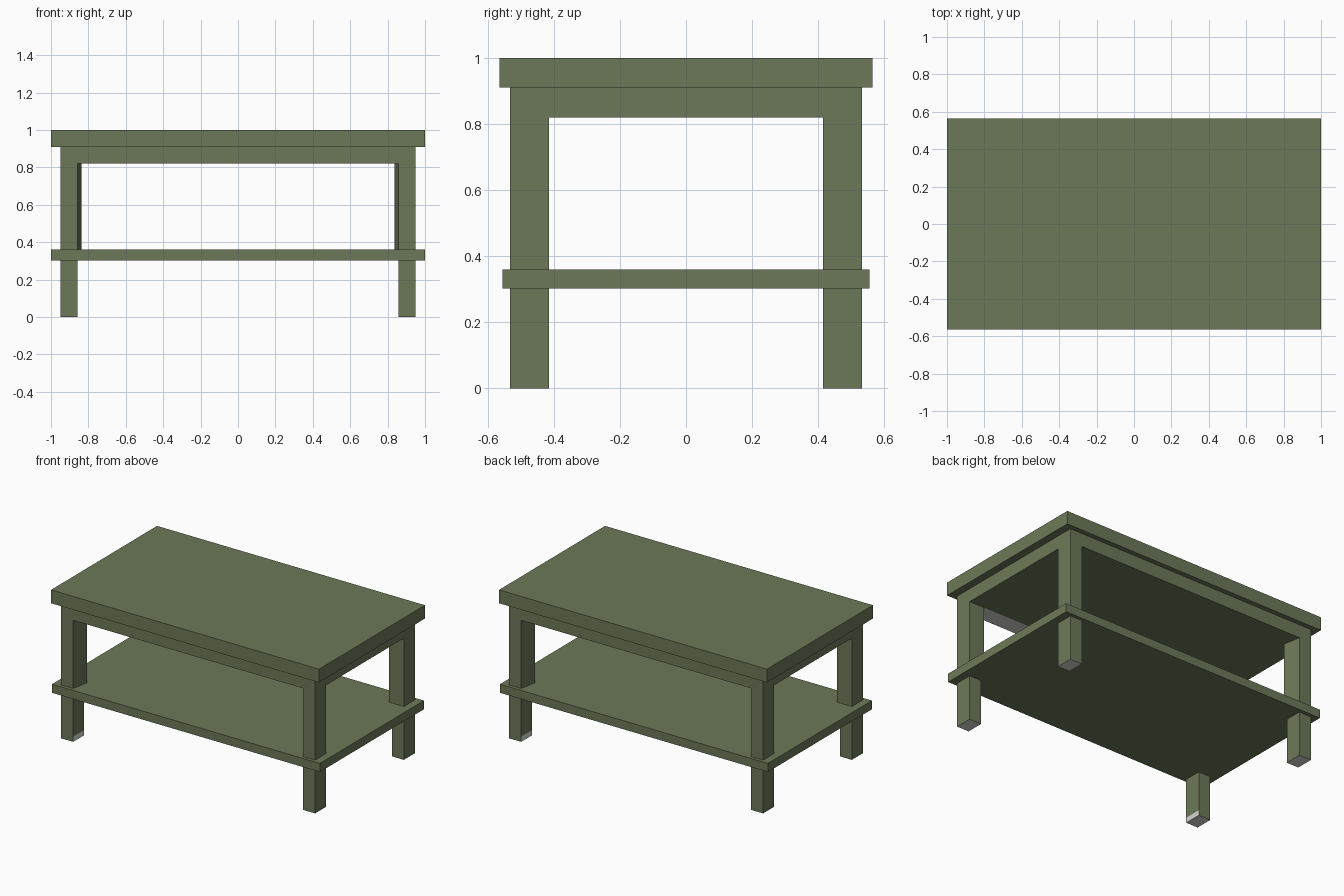
import bpy, bmesh

if "Cube" in bpy.data.objects:
    bpy.data.objects.remove(bpy.data.objects["Cube"])


def material(name, rgb):
    m = bpy.data.materials.new(name)
    m.diffuse_color = (*rgb, 1)
    m.use_nodes = True
    m.node_tree.nodes["Principled BSDF"].inputs["Base Color"].default_value = m.diffuse_color
    return m


olive = material("olive paint", (0.150, 0.191, 0.098))
grey = material("bare light grey", (0.68, 0.67, 0.66))


def prism(name, outline, z0, z1, split=None, grey_rule=None):
    """Extrude a flat outline from z0 to z1; grey_rule picks bare faces."""
    bm = bmesh.new()
    base = bm.faces.new([bm.verts.new((x, y, z0)) for x, y in outline])
    new = bmesh.ops.extrude_face_region(bm, geom=[base], use_keep_orig=True)["geom"]
    for v in new:
        if isinstance(v, bmesh.types.BMVert):
            v.co.z = z1
    bmesh.ops.recalc_face_normals(bm, faces=bm.faces)
    if split:
        geom = bm.verts[:] + bm.edges[:] + bm.faces[:]
        bmesh.ops.bisect_plane(bm, geom=geom, plane_co=split[0], plane_no=split[1])
    bm.normal_update()
    for f in bm.faces:
        if grey_rule and grey_rule(f.normal, f.calc_center_median()):
            f.material_index = 1
    me = bpy.data.meshes.new(name)
    bm.to_mesh(me)
    bm.free()
    me.materials.append(olive)
    me.materials.append(grey)
    ob = bpy.data.objects.new(name, me)
    bpy.context.collection.objects.link(ob)
    return ob


def rect(x0, x1, y0, y1):
    return [(x0, y0), (x1, y0), (x1, y1), (x0, y1)]


X_OUT, X_IN, X_DEEP = 0.948, 0.858, 0.837
Y_OUT, Y_IN = 0.532, 0.414

# Table top, apron slab (bare underside along the front) and shelf
prism("table_top", rect(-1, 1, -0.565, 0.565), 0.91, 1.0)
prism("apron", rect(-X_OUT, X_OUT, -Y_OUT, Y_OUT), 0.82, 0.91,
      split=((0, -Y_IN, 0), (0, 1, 0)),
      grey_rule=lambda n, c: n.z < -0.5 and c.y < -Y_IN)
prism("shelf", rect(-1, 1, -0.555, 0.555), 0.302, 0.36)

# Four legs: straight below the shelf, slightly flared inwards above it
for sx, side in ((-1, "left"), (1, "right")):
    for sy, end in ((-1, "front"), (1, "back")):
        def bare(n, c, sx=sx, sy=sy):
            inner_strip = sx == -sy * -1 and n.x * sx < -0.5 and c.z < 0.03
            return n.z < -0.5 or inner_strip
        lower = [(sx * X_OUT, sy * Y_OUT), (sx * X_IN, sy * Y_OUT),
                 (sx * X_IN, sy * Y_IN), (sx * X_OUT, sy * Y_IN)]
        upper = [(sx * X_OUT, sy * Y_OUT), (sx * X_IN, sy * Y_OUT),
                 (sx * X_DEEP, sy * Y_IN), (sx * X_OUT, sy * Y_IN)]
        prism(f"{end}_{side}_lower_leg", lower, 0, 0.302,
              split=((0, 0, 0.035), (0, 0, 1)), grey_rule=bare)
        prism(f"{end}_{side}_upper_leg", upper, 0.36, 0.82)
